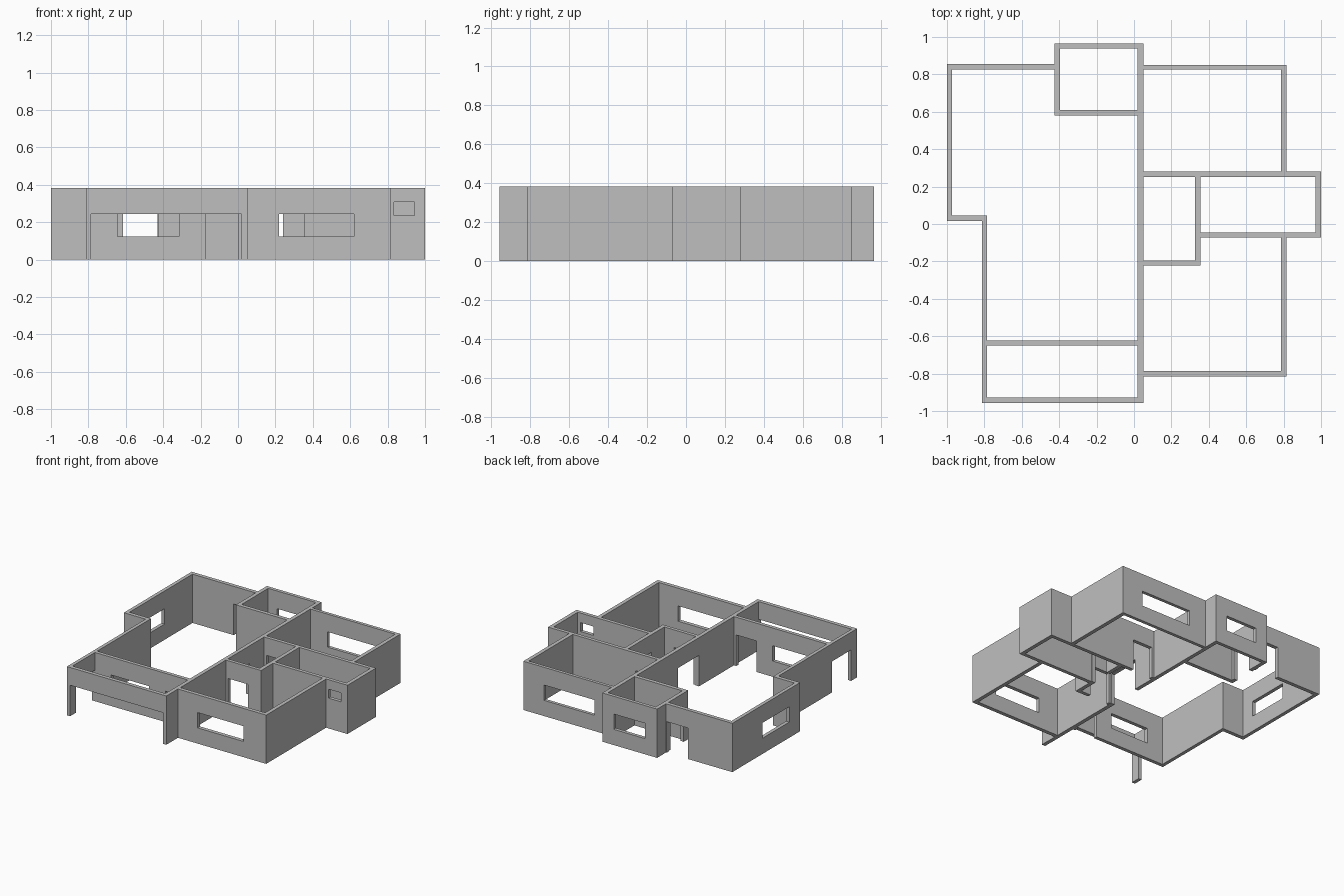
import bpy, bmesh

if "Cube" in bpy.data.objects:
    bpy.data.objects.remove(bpy.data.objects["Cube"])

H = 0.382          # wall height
HEAD = 0.243       # door and window head height
SILL = 0.123       # window sill height


def door(a, b):
    return (a, b, 0.0, HEAD)


def window(a, b):
    return (a, b, SILL, HEAD)


# Each wall: name, x range, y range, openings along its length (from, to, low, high)
WALLS = [
    # living area
    ("spine_wall", (0.02, 0.05), (-0.958, 0.965), [door(-0.19, 0.07)]),
    ("living_back_wall", (-1.0, -0.425), (0.825, 0.855), [door(-0.615, -0.43)]),
    ("living_left_wall", (-1.0, -0.972), (0.045, 0.825), [window(0.15, 0.48)]),
    ("living_step_wall", (-1.0, -0.785), (0.015, 0.045), []),
    ("living_side_wall", (-0.812, -0.785), (-0.65, 0.015), []),
    ("living_front_wall", (-0.785, 0.02), (-0.65, -0.622),
     [window(-0.645, -0.315), door(-0.175, 0.0)]),
    # open porch
    ("porch_side_wall", (-0.812, -0.785), (-0.928, -0.65), [door(-0.885, -0.65)]),
    ("porch_front_wall", (-0.812, 0.02), (-0.958, -0.928), [door(-0.785, 0.02)]),
    # small back room
    ("store_side_wall", (-0.425, -0.395), (0.58, 0.965), [door(0.635, 0.80)]),
    ("store_back_wall", (-0.395, 0.02), (0.938, 0.965), [window(-0.32, -0.05)]),
    ("store_inner_wall", (-0.395, 0.02), (0.58, 0.61), []),
    # back bedroom
    ("back_bedroom_back_wall", (0.05, 0.815), (0.825, 0.85), [window(0.20, 0.635)]),
    ("back_bedroom_side_wall", (0.785, 0.815), (0.28, 0.825), []),
    ("back_bedroom_inner_wall", (0.05, 1.0), (0.252, 0.28), [door(0.07, 0.24)]),
    # bathroom and hall
    ("bath_side_wall", (0.97, 1.0), (-0.045, 0.252), []),
    ("bath_front_wall", (0.355, 1.0), (-0.073, -0.045), [(0.835, 0.945, 0.237, 0.307)]),
    ("hall_side_wall", (0.325, 0.355), (-0.222, 0.252), [door(-0.04, 0.12)]),
    ("hall_front_wall", (0.05, 0.325), (-0.222, -0.195), [door(0.07, 0.24)]),
    # front bedroom
    ("front_bedroom_side_wall", (0.785, 0.815), (-0.785, -0.073), []),
    ("front_bedroom_front_wall", (0.05, 0.815), (-0.815, -0.785), [window(0.22, 0.62)]),
]

plaster = bpy.data.materials.new("grey plaster")
plaster.diffuse_color = (0.52, 0.52, 0.52, 1.0)
plaster.use_nodes = True
plaster.node_tree.nodes["Principled BSDF"].inputs["Base Color"].default_value = plaster.diffuse_color

# Shared grid lines, so walls meet cleanly with no hidden faces
xs, ys, zs = set(), set(), {0.0, H}
for _, xr, yr, holes in WALLS:
    xs.update(xr)
    ys.update(yr)
    along_x = xr[1] - xr[0] > yr[1] - yr[0]
    for a, b, lo, hi in holes:
        (xs if along_x else ys).update((a, b))
        zs.update((lo, hi))
grid = [sorted(xs), sorted(ys), sorted(zs)]


def solid_cells(xr, yr, holes):
    """Grid cells filled by a wall, leaving out its doors and windows."""
    along = 0 if xr[1] - xr[0] > yr[1] - yr[0] else 1
    cells = set()
    for i in range(len(grid[0]) - 1):
        for j in range(len(grid[1]) - 1):
            for k in range(len(grid[2]) - 1):
                m = [(grid[n][c] + grid[n][c + 1]) / 2 for n, c in enumerate((i, j, k))]
                if not (xr[0] < m[0] < xr[1] and yr[0] < m[1] < yr[1]):
                    continue
                if any(a < m[along] < b and lo < m[2] < hi for a, b, lo, hi in holes):
                    continue
                cells.add((i, j, k))
    return cells


owned = [(name, solid_cells(xr, yr, holes)) for name, xr, yr, holes in WALLS]
filled = set().union(*(cells for _, cells in owned))


def build_wall(name, cells):
    bm = bmesh.new()
    verts = {}

    def vert(c):
        if c not in verts:
            verts[c] = bm.verts.new([grid[n][c[n]] for n in range(3)])
        return verts[c]

    for cell in sorted(cells):
        for axis in range(3):
            u, v = (axis + 1) % 3, (axis + 2) % 3
            for side in (0, 1):
                near = list(cell)
                near[axis] += 1 if side else -1
                if tuple(near) in filled:
                    continue
                corners = []
                for du, dv in ((0, 0), (1, 0), (1, 1), (0, 1)):
                    c = list(cell)
                    c[axis] += side
                    c[u] += du
                    c[v] += dv
                    corners.append(vert(tuple(c)))
                bm.faces.new(corners if side else corners[::-1])
    # merge the flat grid faces into large panels
    bmesh.ops.dissolve_limit(bm, angle_limit=0.01, verts=bm.verts[:], edges=bm.edges[:])
    bmesh.ops.triangulate(bm, faces=[f for f in bm.faces if len(f.verts) > 4])
    mesh = bpy.data.meshes.new(name)
    bm.to_mesh(mesh)
    bm.free()
    mesh.materials.append(plaster)
    bpy.context.collection.objects.link(bpy.data.objects.new(name, mesh))


for name, cells in owned:
    build_wall(name, cells)
